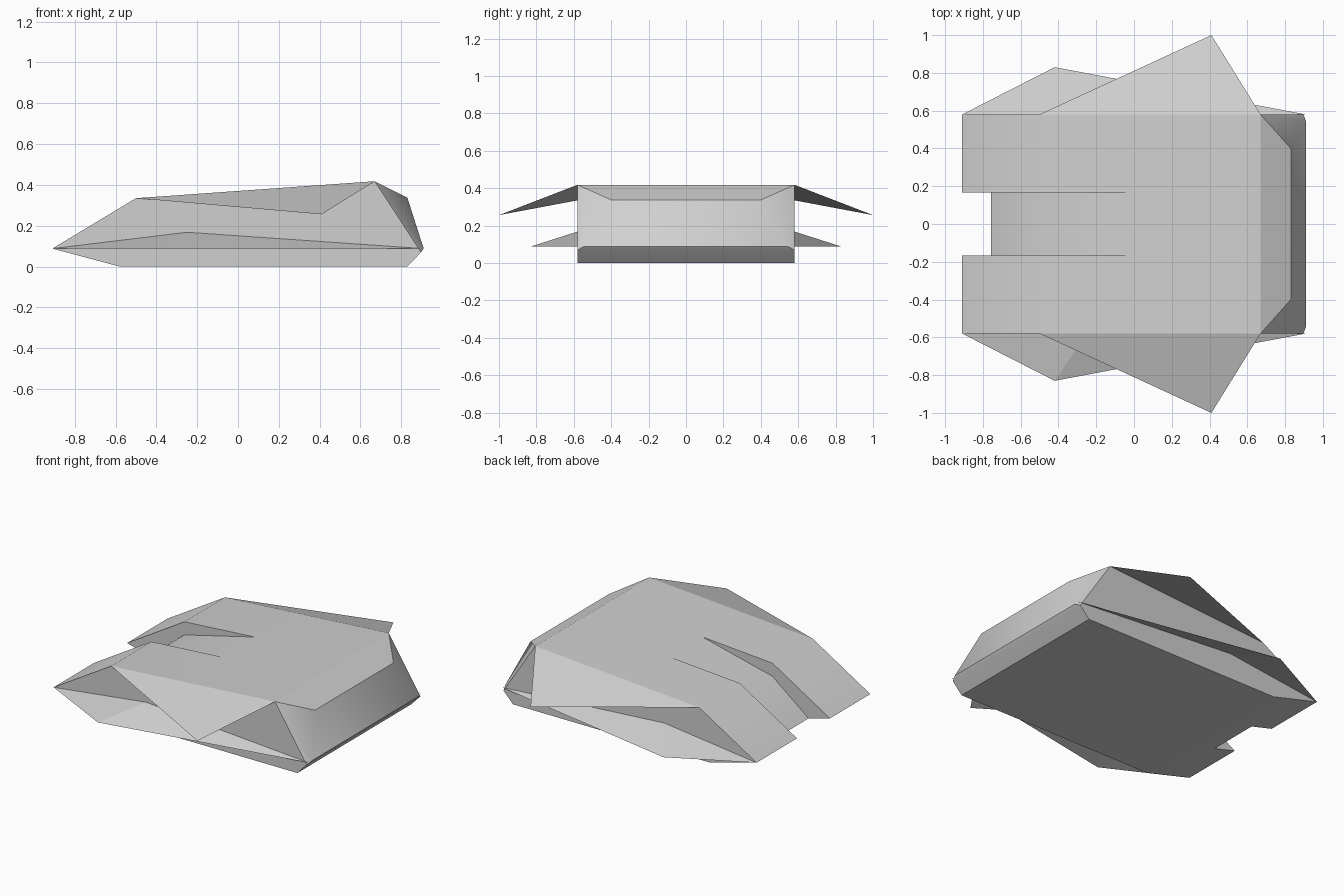
import bpy, bmesh, math

cube = bpy.data.objects.get("Cube")
if cube:
    bpy.data.objects.remove(cube, do_unlink=True)

grey = bpy.data.materials.new("light_grey")
grey.use_nodes = True
COLOUR = (0.63, 0.63, 0.63, 1)
grey.diffuse_color = COLOUR
grey.node_tree.nodes["Principled BSDF"].inputs["Base Color"].default_value = COLOUR

W = 0.58        # hull half width
NOTCH = 0.168   # nose notch half width


def finish(bm, name):
    mesh = bpy.data.meshes.new(name)
    bm.to_mesh(mesh)
    bm.free()
    obj = bpy.data.objects.new(name, mesh)
    bpy.context.collection.objects.link(obj)
    mesh.materials.append(grey)
    return obj


def span(name, profile, caps):
    """Span a side profile of (x, z, half width) points from -y to +y."""
    bm = bmesh.new()
    sides = [[bm.verts.new((x, s * w, z)) for x, z, w in profile] for s in (-1, 1)]
    a, b = sides
    n = len(profile)
    for i in range(n):
        j = (i + 1) % n
        bm.faces.new((a[i], a[j], b[j], b[i]))
    for side in sides:
        for cap in caps:
            bm.faces.new([side[i] for i in cap])
    bmesh.ops.recalc_face_normals(bm, faces=bm.faces)
    return finish(bm, name)


# Hull: wedge nose, flat floor and a stern with chamfered corners
hull = span("hull", [
    (-0.91, 0.088, W), (-0.5, 0.335, W), (0.67, 0.418, W), (0.83, 0.337, 0.4),
    (0.91, 0.088, 0.545), (0.897, 0.07, W), (0.83, 0, W), (-0.58, 0, W),
], caps=[(0, 1, 2, 5, 6, 7), (2, 3, 4, 5)])

# Sloping channel cut into the nose
cutter = span("nose_channel_cutter", [
    (0.1, 0.394, NOTCH), (-0.5, 0.25, NOTCH), (-0.757, 0.048, NOTCH),
    (-1.1, -0.222, NOTCH), (-1.1, 0.7, NOTCH), (0.1, 0.7, NOTCH),
], caps=[range(6)])
cutter.hide_render = True
cut = hull.modifiers.new("nose_channel", "BOOLEAN")
cut.operation = "DIFFERENCE"
cut.solver = "EXACT"
cut.object = cutter
bpy.context.view_layer.objects.active = hull
hull.select_set(True)
bpy.ops.object.modifier_apply(modifier=cut.name)
bpy.data.objects.remove(cutter, do_unlink=True)

# Soft shading over gentle bends, with a crisp ridge above the stern
bm = bmesh.new()
bm.from_mesh(hull.data)
for face in bm.faces:
    face.smooth = True
for edge in bm.edges:
    ridge = all(abs(v.co.x - 0.67) < 0.01 for v in edge.verts)
    edge.smooth = edge.calc_face_angle(math.pi) < math.radians(35) and not ridge
bm.to_mesh(hull.data)
bm.free()


def fin(name, points, triangles, side):
    """Thin sheet fin with its faces turned upward."""
    bm = bmesh.new()
    verts = [bm.verts.new((x, side * y, z)) for x, y, z in points]
    for tri in triangles:
        face = bm.faces.new([verts[i] for i in tri])
        face.normal_update()
        if face.normal.z < 0:
            face.normal_flip()
    return finish(bm, name)


# Upper fins droop from the deck edge, lower fins fold like a tent
for side, label in ((1, "back"), (-1, "front")):
    fin(label + "_upper_fin",
        [(-0.5, W, 0.335), (0.41, 1.0, 0.256), (0.67, W, 0.418)],
        [(0, 1, 2)], side)
    fin(label + "_lower_fin",
        [(-0.91, W, 0.088), (-0.42, 0.83, 0.088), (0.91, W, 0.088), (-0.25, W, 0.168)],
        [(0, 1, 3), (1, 2, 3)], side)
